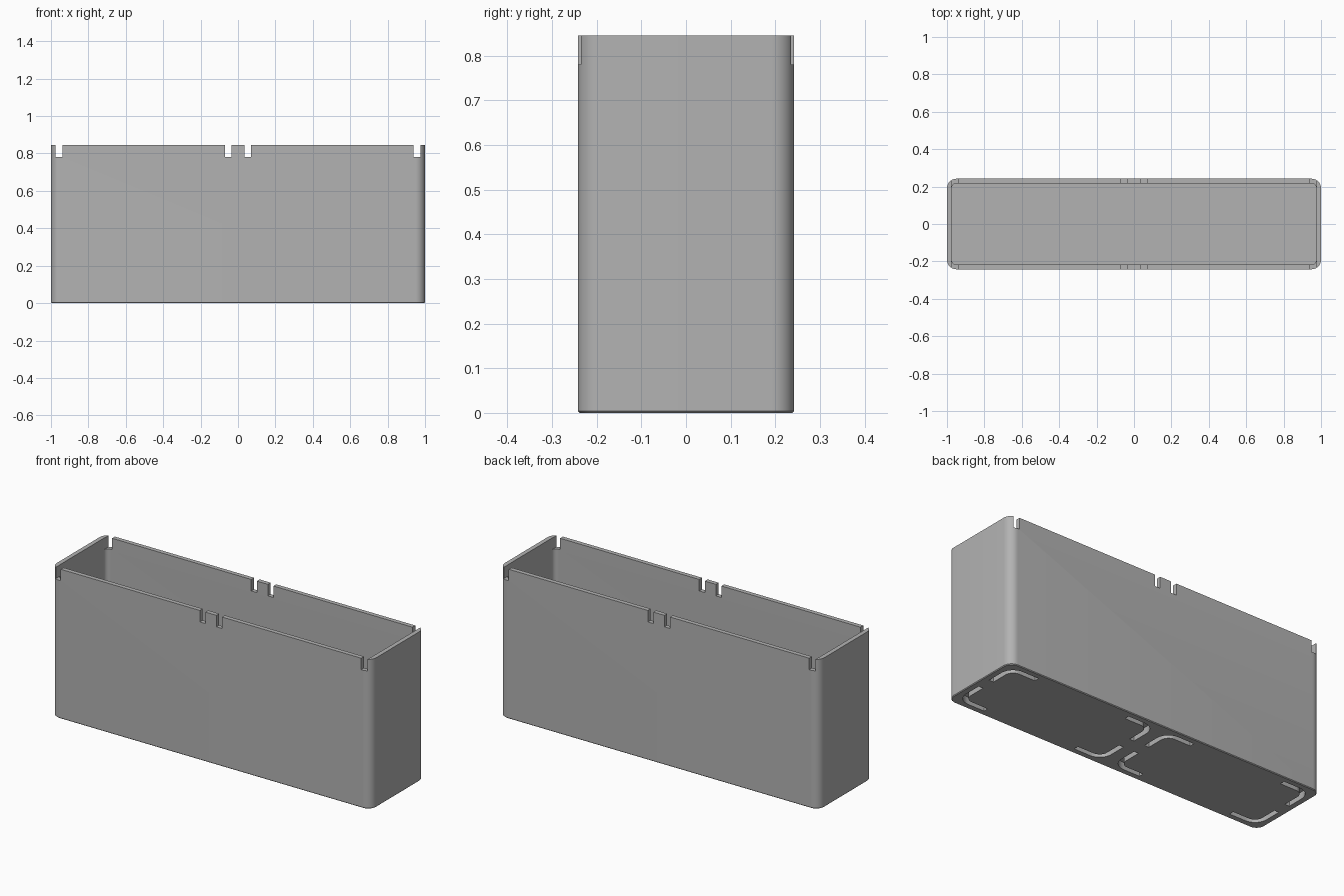
import bpy, bmesh, math

cube = bpy.data.objects.get("Cube")
if cube:
    bpy.data.objects.remove(cube, do_unlink=True)

HX, HY, HEIGHT = 1.0, 0.242, 0.845
WALL, FLOOR, RADIUS = 0.025, 0.06, 0.05
NOTCH_Z = 0.78
GROOVE_W, GROOVE_DEPTH = 0.028, 0.04

grey = bpy.data.materials.new("grey plastic")
grey.use_nodes = True
colour = (0.45, 0.45, 0.45, 1)
grey.diffuse_color = colour
grey.node_tree.nodes["Principled BSDF"].inputs["Base Color"].default_value = colour


def arc(cx, cy, r, start, steps=10):
    """Quarter circle, anticlockwise from the start angle."""
    return [(cx + r * math.cos(start + i * math.pi / 2 / steps),
             cy + r * math.sin(start + i * math.pi / 2 / steps)) for i in range(steps + 1)]


def rounded_rect(hx, hy, r):
    points = []
    for i, (sx, sy) in enumerate([(1, 1), (-1, 1), (-1, -1), (1, -1)]):
        points += arc(sx * (hx - r), sy * (hy - r), r, i * math.pi / 2)
    return points


def make_object(name, bm):
    bmesh.ops.recalc_face_normals(bm, faces=bm.faces)
    mesh = bpy.data.meshes.new(name)
    bm.to_mesh(mesh)
    bm.free()
    mesh.materials.append(grey)
    obj = bpy.data.objects.new(name, mesh)
    bpy.context.collection.objects.link(obj)
    return obj


def loft(bm, rings):
    """Skin a stack of (outline, height) rings and cap both ends."""
    loops = [[bm.verts.new((x, y, z)) for x, y in outline] for outline, z in rings]
    n = len(loops[0])
    for a, b in zip(loops, loops[1:]):
        for i in range(n):
            j = (i + 1) % n
            bm.faces.new((a[i], a[j], b[j], b[i]))
    bm.faces.new(loops[0][::-1])
    bm.faces.new(loops[-1])


# Hollow bin with rounded corners
outer = rounded_rect(HX, HY, RADIUS)
inner = rounded_rect(HX - WALL, HY - WALL, RADIUS - WALL)
bottom = rounded_rect(HX - 0.004, HY - 0.004, RADIUS - 0.004)
bm = bmesh.new()
loft(bm, [(bottom, 0), (outer, 0.004), (outer, HEIGHT), (inner, HEIGHT), (inner, FLOOR)])
storage_bin = make_object("storage_bin", bm)

# Cutter for the rim notches, through both long walls
bm = bmesh.new()
for x in (-0.957, -0.052, 0.052, 0.957):
    w = 0.0175
    outline = [(x - w, -0.5), (x + w, -0.5), (x + w, 0.5), (x - w, 0.5)]
    loft(bm, [(outline, NOTCH_Z), (outline, HEIGHT + 0.1)])
notch_cutter = make_object("notch_cutter", bm)

# Cutter for the corner-shaped grooves under the two halves of the base
bm = bmesh.new()
gx, gy, gr, half = 0.452, 0.195, 0.06, GROOVE_W / 2
for centre in (-0.5, 0.5):
    for sx in (-1, 1):
        for sy in (-1, 1):
            def side(offset):
                curve = arc(gx - gr, gy - gr, gr + offset, 0)
                return [(gx + offset, 0.04)] + curve + [(0.29, gy + offset)]
            shape = side(half) + side(-half)[::-1]
            outline = [(centre + sx * x, sy * y) for x, y in shape]
            loft(bm, [(outline, -0.05), (outline, GROOVE_DEPTH)])
groove_cutter = make_object("groove_cutter", bm)

# Cut the notches and grooves, then bake the result
for cutter in (notch_cutter, groove_cutter):
    cutter.hide_render = True
    mod = storage_bin.modifiers.new(cutter.name, "BOOLEAN")
    mod.operation = "DIFFERENCE"
    mod.solver = "EXACT"
    mod.object = cutter
bpy.context.view_layer.update()
evaluated = storage_bin.evaluated_get(bpy.context.evaluated_depsgraph_get())
baked = bpy.data.meshes.new_from_object(evaluated)
storage_bin.modifiers.clear()
storage_bin.data = baked
for cutter in (notch_cutter, groove_cutter):
    bpy.data.objects.remove(cutter, do_unlink=True)

# Smooth rounded corners, sharp edges
bpy.ops.object.select_all(action="DESELECT")
storage_bin.select_set(True)
bpy.context.view_layer.objects.active = storage_bin
bpy.ops.object.shade_smooth_by_angle(angle=math.radians(30))
